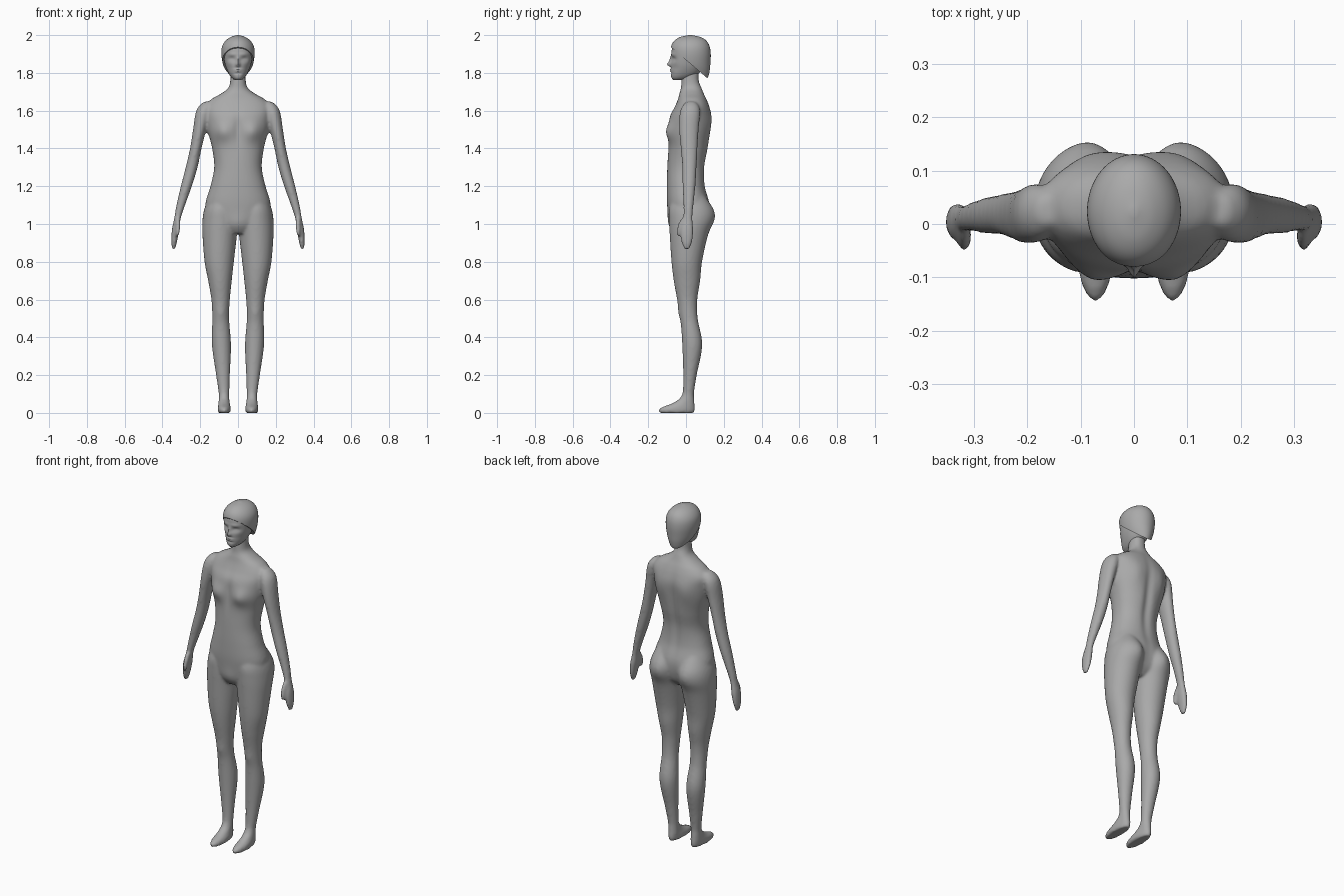
import bpy, bmesh, math
from mathutils import Vector

cube = bpy.data.objects.get("Cube")
if cube:
    bpy.data.objects.remove(cube)

grey = bpy.data.materials.new("neutral grey")
grey.use_nodes = True
GREY = (0.4, 0.4, 0.4, 1)
grey.diffuse_color = GREY
grey.node_tree.nodes["Principled BSDF"].inputs["Base Color"].default_value = GREY


def smooth_rings(rings, steps):
    """Catmull-Rom interpolation between cross-sections."""
    out = []
    last = len(rings) - 1
    for i in range(last):
        a, b, c, d = (rings[max(0, min(last, i + k))] for k in (-1, 0, 1, 2))
        for s in range(steps):
            t = s / steps
            out.append([q + t * (r - p) / 2
                        + t * t * (p - 2.5 * q + 2 * r - w / 2)
                        + t ** 3 * (1.5 * (q - r) + (w - p) / 2)
                        for p, q, r, w in zip(a, b, c, d)])
    out.append(list(rings[-1]))
    return out


def loft(bm, rings, side=1, steps=6, sides=40, power=1.0):
    """Skin level cross-sections given as (z, x min, x max, y min, y max)."""
    loops = []
    for z, x0, x1, y0, y1 in smooth_rings(rings, steps):
        loop = []
        for i in range(sides):
            a = math.tau * i / sides
            c, s = math.cos(a), math.sin(a)
            px = (x0 + x1) / 2 + (x1 - x0) / 2 * math.copysign(abs(c) ** power, c)
            py = (y0 + y1) / 2 + (y1 - y0) / 2 * math.copysign(abs(s) ** power, s)
            loop.append(bm.verts.new((side * px, py, z)))
        loops.append(loop)
    for low, high in zip(loops, loops[1:]):
        for i in range(sides):
            j = (i + 1) % sides
            bm.faces.new((low[i], low[j], high[j], high[i]))
    bm.faces.new(loops[0])
    bm.faces.new(loops[-1])


def centred(rings):
    return [(z, -w, w, y0, y1) for z, w, y0, y1 in rings]


def sculpt(mesh, front, bumps):
    """Push soft bumps (x, z, x radius, z radius, amount), mirrored, along y."""
    facing = [v.normal.y for v in mesh.vertices]
    for v, ny in zip(mesh.vertices, facing):
        if (ny < 0) == front:
            x, _, z = v.co
            push = sum(amount * math.exp(-((abs(x) - cx) / rx) ** 2 - ((z - cz) / rz) ** 2)
                       for cx, cz, rx, rz, amount in bumps)
            v.co.y += push * min(1, abs(ny) * 2)


def make_object(name, bm):
    bmesh.ops.recalc_face_normals(bm, faces=bm.faces)
    mesh = bpy.data.meshes.new(name)
    bm.to_mesh(mesh)
    bm.free()
    mesh.materials.append(grey)
    obj = bpy.data.objects.new(name, mesh)
    bpy.context.collection.objects.link(obj)
    return obj


def activate(obj):
    bpy.ops.object.select_all(action='DESELECT')
    obj.select_set(True)
    bpy.context.view_layer.objects.active = obj


def shade(obj, degrees):
    activate(obj)
    bpy.ops.object.shade_smooth_by_angle(angle=math.radians(degrees))


# Torso with neck: z, half width, front, back
torso = centred([
    (.95, .06, -.06, .07), (1.0, .15, -.085, .11), (1.1, .173, -.1, .125),
    (1.2, .146, -.102, .102), (1.3, .126, -.099, .1), (1.4, .137, -.094, .118),
    (1.5, .162, -.09, .13), (1.57, .172, -.085, .135), (1.62, .175, -.06, .125),
    (1.66, .142, -.043, .11), (1.69, .09, -.035, .095), (1.72, .052, -.027, .083),
    (1.76, .041, -.024, .068), (1.83, .04, -.02, .07)])

# Leg: z, inner, outer, front, back
leg = [
    (1.15, .02, .15, -.07, .1), (1.08, .004, .178, -.09, .14),
    (1.02, .002, .188, -.09, .144), (.94, .006, .188, -.086, .116),
    (.8, .022, .177, -.077, .085), (.7, .033, .158, -.065, .075),
    (.6, .043, .141, -.047, .06), (.5, .047, .136, -.03, .062),
    (.36, .037, .138, -.02, .086), (.2, .043, .116, -.015, .057),
    (.1, .046, .102, -.018, .042), (.04, .045, .101, -.03, .045)]

# Foot, wide at the sole and rising to the ankle
foot = [
    (.0, .042, .104, -.138, .042), (.012, .038, .107, -.147, .047),
    (.03, .039, .107, -.128, .048), (.048, .043, .104, -.08, .046),
    (.075, .046, .102, -.035, .044), (.11, .048, .1, -.016, .04)]

# Arm from shoulder to fingertips
arm = [
    (1.648, .14, .18, .0, .05), (1.62, .135, .21, -.022, .07),
    (1.58, .145, .226, -.034, .075), (1.5, .168, .238, -.036, .067),
    (1.4, .193, .254, -.028, .061), (1.3, .214, .277, -.02, .056),
    (1.2, .244, .303, -.018, .05), (1.1, .28, .326, -.014, .04),
    (1.03, .303, .338, -.016, .034), (.97, .311, .35, -.03, .04),
    (.91, .322, .353, -.026, .034), (.865, .332, .35, -.008, .018)]

thumb = [
    (1.03, .306, .33, -.025, .005), (.99, .304, .33, -.045, -.012),
    (.95, .31, .328, -.05, -.028), (.935, .314, .325, -.046, -.033)]

# Join the limbs and trunk into one continuous skin
bm = bmesh.new()
loft(bm, torso, power=.9)
for side in (1, -1):
    for limb in (leg, foot, arm, thumb):
        loft(bm, limb, side)
body = make_object("body", bm)
activate(body)
remesh = body.modifiers.new("skin", 'REMESH')
remesh.mode = 'VOXEL'
remesh.voxel_size = .008
relax = body.modifiers.new("relax", 'SMOOTH')
relax.factor = .5
relax.iterations = 6
for name in ("skin", "relax"):
    bpy.ops.object.modifier_apply(modifier=name)

# Body forms: chest, breastbone, groin and knees, then spine, shoulders, buttocks
sculpt(body.data, True, [
    (.08, 1.49, .05, .05, -.024), (0, 1.5, .02, .09, .006),
    (0, 1.0, .05, .05, -.008), (.09, .53, .03, .04, -.006)])
sculpt(body.data, False, [
    (0, 1.38, .025, .2, -.012), (.085, 1.53, .045, .07, .008),
    (.075, 1.04, .05, .06, .008)])
shade(body, 60)

# Head: z, half width, front, back
head = centred([
    (1.762, .016, -.066, -.02), (1.775, .034, -.077, .03), (1.8, .051, -.08, .07),
    (1.84, .067, -.08, .095), (1.89, .077, -.077, .11), (1.93, .079, -.074, .112),
    (1.965, .064, -.058, .1), (1.985, .035, -.02, .07)])
bm = bmesh.new()
loft(bm, head, sides=80, steps=8, power=.93)
face = make_object("head", bm)
# Eye sockets, eyelids, brows, nose bridge, nose tip, mouth, lips, chin, cheeks
sculpt(face.data, True, [
    (.033, 1.872, .018, .012, .012), (.033, 1.869, .011, .006, -.005),
    (.03, 1.898, .025, .009, -.004), (0, 1.865, .007, .022, -.01),
    (0, 1.845, .011, .011, -.017), (0, 1.826, .022, .005, .004),
    (0, 1.819, .018, .004, -.006), (0, 1.809, .016, .004, -.005),
    (0, 1.798, .02, .005, .004), (.05, 1.825, .02, .02, .004)])
shade(face, 70)

# Hair cap, trimmed by a plane sloping from forehead to nape
hair = centred([
    (1.762, .03, -.03, .095), (1.775, .05, -.05, .115), (1.81, .068, -.07, .125),
    (1.85, .081, -.08, .129), (1.9, .088, -.083, .131), (1.94, .084, -.079, .125),
    (1.97, .066, -.062, .108), (1.99, .038, -.03, .076), (2.0, .006, .015, .03)])
bm = bmesh.new()
loft(bm, hair, sides=64, steps=6)
cut = bmesh.ops.bisect_plane(
    bm, geom=bm.verts[:] + bm.edges[:] + bm.faces[:], dist=.0001,
    plane_co=Vector((0, 0, 1.868)), plane_no=Vector((0, .85, 1)), clear_inner=True)
rim = [e for e in cut["geom_cut"] if isinstance(e, bmesh.types.BMEdge)]
bmesh.ops.contextual_create(bm, geom=rim)
cap = make_object("hair", bm)
shade(cap, 40)
